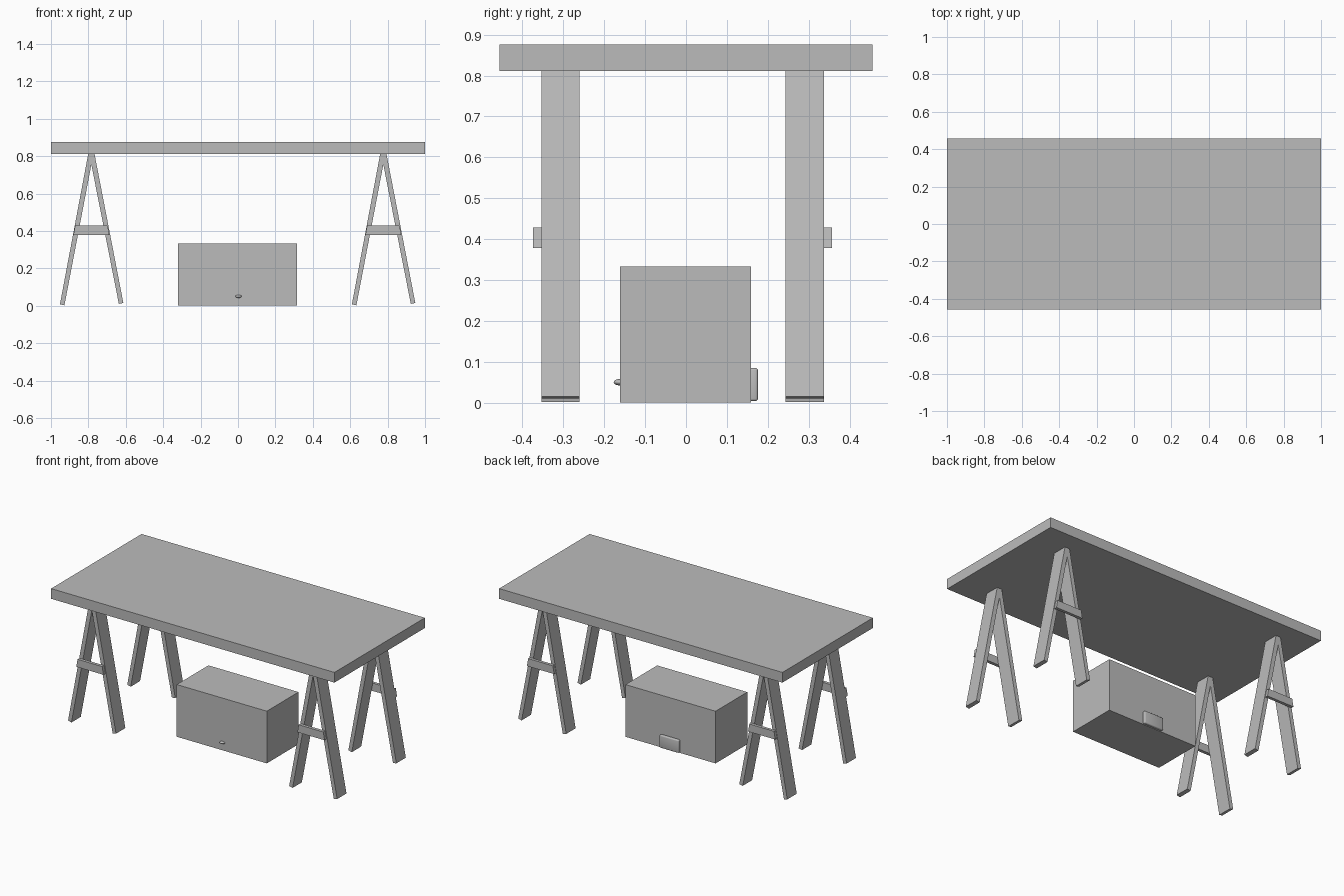
import bpy
import bmesh
from mathutils import Vector

cube = bpy.data.objects.get("Cube")
if cube:
    bpy.data.objects.remove(cube, do_unlink=True)

# One grey finish for everything
grey = bpy.data.materials.new("plain_grey")
grey.use_nodes = True
colour = (0.5, 0.5, 0.5, 1)
grey.diffuse_color = colour
grey.node_tree.nodes["Principled BSDF"].inputs["Base Color"].default_value = colour


def finish(name, bm):
    bmesh.ops.recalc_face_normals(bm, faces=bm.faces)
    mesh = bpy.data.meshes.new(name)
    bm.to_mesh(mesh)
    bm.free()
    mesh.materials.append(grey)
    obj = bpy.data.objects.new(name, mesh)
    bpy.context.collection.objects.link(obj)
    return obj


def prism(name, profile, y0, y1):
    """Extrude an x-z outline from y0 to y1."""
    bm = bmesh.new()
    face = bm.faces.new([bm.verts.new((x, y0, z)) for x, z in profile])
    new = bmesh.ops.extrude_face_region(bm, geom=[face])["geom"]
    verts = [v for v in new if isinstance(v, bmesh.types.BMVert)]
    bmesh.ops.translate(bm, verts=verts, vec=(0, y1 - y0, 0))
    return finish(name, bm)


def box(name, x0, x1, y0, y1, z0, z1):
    return prism(name, [(x0, z0), (x1, z0), (x1, z1), (x0, z1)], y0, y1)


def smooth(obj):
    for poly in obj.data.polygons:
        poly.use_smooth = True


# Table top
box("table_top", -1, 1, -0.456, 0.456, 0.811, 0.876)

# A-frame legs with a cross bar on the outer face
frame = [(-0.017, 0.811), (-0.168, 0.008), (-0.144, 0.002), (0, 0.755),
         (0.147, 0.010), (0.171, 0.015), (0.017, 0.811)]
bar = [(-0.096, 0.378), (0.096, 0.378), (0.087, 0.428), (-0.087, 0.428)]
rows = {"front": (-0.354, -0.260, -0.374, -0.354),
        "back": (0.243, 0.338, 0.338, 0.357)}
for side, cx in (("right", -0.784), ("left", 0.777)):
    for row, (y0, y1, b0, b1) in rows.items():
        prism(f"{row}_{side}_legs", [(x + cx, z) for x, z in frame], y0, y1)
        prism(f"{row}_{side}_cross_bar", [(x + cx, z) for x, z in bar], b0, b1)

# Cabinet under the table
box("cabinet", -0.32, 0.316, -0.161, 0.159, 0, 0.333)

# Small flattened button on the cabinet front
bm = bmesh.new()
bmesh.ops.create_uvsphere(bm, u_segments=16, v_segments=10, radius=1)
bmesh.ops.scale(bm, verts=bm.verts, vec=(0.017, 0.016, 0.008))
bmesh.ops.translate(bm, verts=bm.verts, vec=(0.003, -0.161, 0.05))
smooth(finish("front_button", bm))

# Soft-edged plate on the cabinet back
plate = box("back_plate", -0.07, 0.066, 0.155, 0.176, 0.004, 0.085)
bevel = plate.modifiers.new("soft_edges", 'BEVEL')
bevel.width = 0.006
bevel.segments = 3
smooth(plate)
